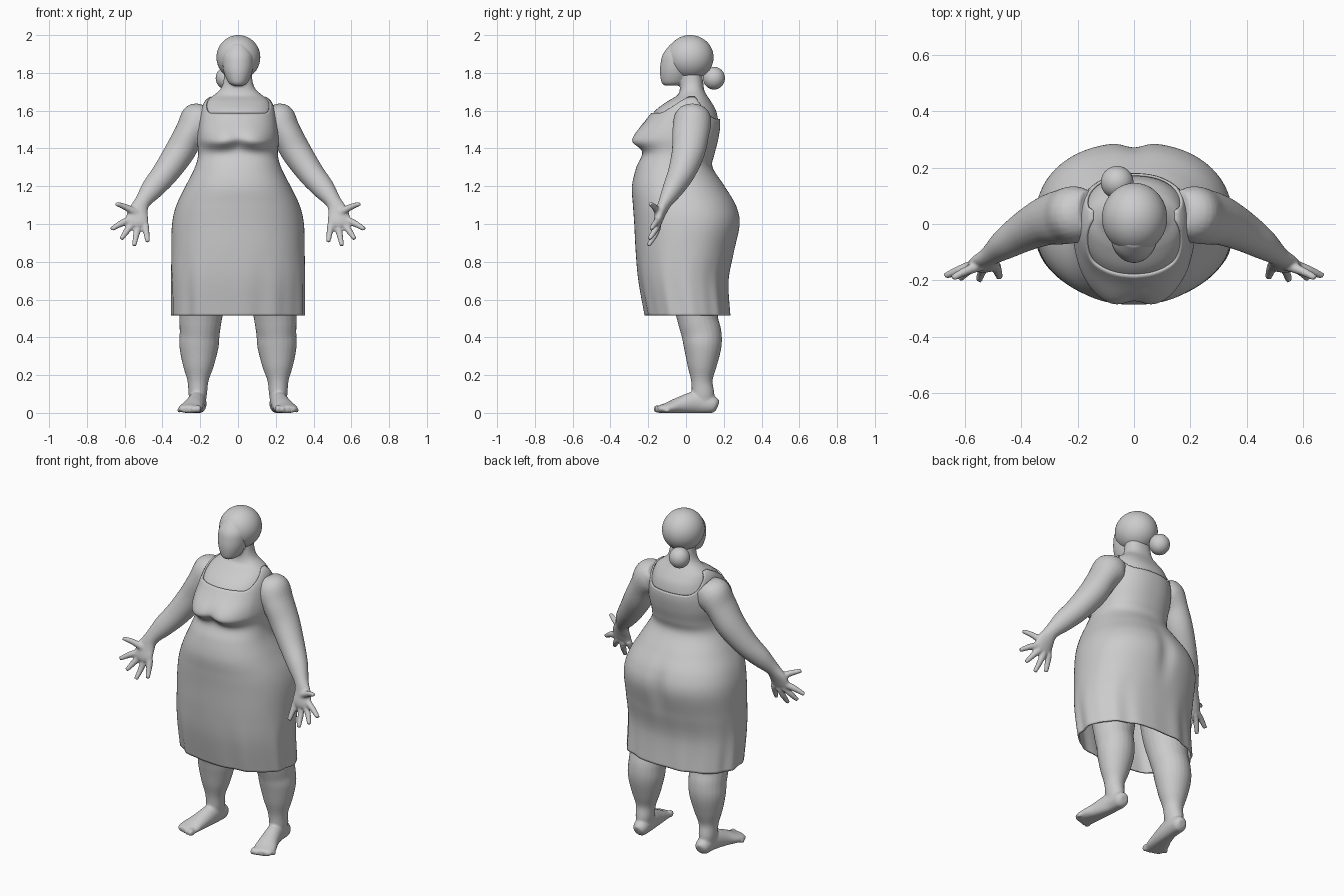
import bpy, bmesh, math
from mathutils import Vector, Matrix

cube = bpy.data.objects.get("Cube")
if cube:
    bpy.data.objects.remove(cube)

clay = bpy.data.materials.new("warm_grey_clay")
clay.use_nodes = True
clay.diffuse_color = (0.6, 0.6, 0.6, 1)
clay.node_tree.nodes["Principled BSDF"].inputs["Base Color"].default_value = clay.diffuse_color


def finish(name, bm):
    bmesh.ops.recalc_face_normals(bm, faces=bm.faces)
    mesh = bpy.data.meshes.new(name)
    bm.to_mesh(mesh)
    bm.free()
    mesh.materials.append(clay)
    mesh.shade_smooth()
    obj = bpy.data.objects.new(name, mesh)
    bpy.context.collection.objects.link(obj)
    return obj


def smooth_rows(rows, steps=8):
    """Catmull-Rom interpolation of tuples of numbers."""
    out = []
    for i in range(len(rows) - 1):
        a, b, c, d = rows[max(i - 1, 0)], rows[i], rows[i + 1], rows[min(i + 2, len(rows) - 1)]
        for k in range(steps):
            t = k / steps
            out.append(tuple(q + t * (r - p) / 2 + t * t * (p - 2.5 * q + 2 * r - s / 2)
                             + t ** 3 * (s - p + 3 * (q - r)) / 2
                             for p, q, r, s in zip(a, b, c, d)))
    return out + [rows[-1]]


def skin_rings(bm, rings, caps=True):
    loops = [[bm.verts.new(p) for p in ring] for ring in rings]
    n = len(loops[0])
    for low, high in zip(loops, loops[1:]):
        for i in range(n):
            j = (i + 1) % n
            bm.faces.new((low[i], low[j], high[j], high[i]))
    if caps:
        bm.faces.new(loops[0][::-1])
        bm.faces.new(loops[-1])


def tube(bm, rows, side, across=Vector((0, 1, 0)), n=24):
    """Rows are x, y, z, radius in the frontal plane, radius along the across axis."""
    rows = smooth_rows(rows, 5)
    rings = []
    for i, (x, y, z, ru, rv) in enumerate(rows):
        t = Vector(rows[min(i + 1, len(rows) - 1)][:3]) - Vector(rows[max(i - 1, 0)][:3])
        u = t.cross(across).normalized()
        v = u.cross(t).normalized()
        ring = []
        for k in range(n):
            a = math.tau * k / n
            p = Vector((x, y, z)) + u * ru * math.cos(a) + v * rv * math.sin(a)
            ring.append((side * p.x, p.y, max(p.z, 0)))
        rings.append(ring)
    skin_rings(bm, rings)


def ball(bm, centre, radii):
    bmesh.ops.create_uvsphere(bm, u_segments=48, v_segments=32, radius=1,
                              matrix=Matrix.Translation(centre) @ Matrix.Diagonal((*radii, 1)))


def smoothstep(a, b, x):
    t = min(max((x - a) / (b - a), 0), 1)
    return t * t * (3 - 2 * t)


# Trunk profile: height, half width, front, back
trunk = smooth_rows([
    (0.515, .345, -.21, .23), (0.7, .347, -.245, .22), (0.85, .347, -.26, .25),
    (1.0, .343, -.268, .283), (1.1, .32, -.275, .262), (1.2, .272, -.28, .2),
    (1.3, .222, -.257, .135), (1.37, .205, -.225, .145), (1.45, .21, -.213, .165),
    (1.53, .203, -.19, .175), (1.6, .19, -.16, .163), (1.65, .17, -.1, .135),
    (1.68, .135, -.05, .115), (1.71, .1, -.037, .1), (1.75, .082, -.035, .095),
    (1.82, .075, -.03, .085)])


def trunk_point(a, z, grow):
    for lo, hi in zip(trunk, trunk[1:]):
        if z <= hi[0]:
            break
    t = min(max((z - lo[0]) / (hi[0] - lo[0]), 0), 1)
    w, f, b = (lo[i] + t * (hi[i] - lo[i]) for i in (1, 2, 3))
    c, s = math.cos(a), math.sin(a)
    fold = 1 + .013 * smoothstep(.9, .5, z) * (math.sin(11 * a) + .6 * math.sin(17 * a + 1))
    x = math.copysign(abs(c) ** .88, c) * (w + grow) * fold
    y = (f + b) / 2 + math.copysign(abs(s) ** .88, s) * ((b - f) / 2 + grow) * fold
    if s < 0:   # bust
        dz = z - 1.44 - 1.5 * (abs(x) - .11) ** 2
        lift = math.exp(-(dz / (.042 if dz < 0 else .1)) ** 2)
        y -= .075 * lift * math.exp(-(x / .2) ** 4) * (1 - .25 * math.exp(-(x / .05) ** 2)) * min(1, -2 * s)
    else:       # seat
        y -= .018 * math.exp(-(x / .045) ** 2 - ((z - 1.0) / .13) ** 2)
    return (x, y, z)


# Dress with scooped neckline
def neckline(a):
    s = math.sin(a)
    return 1.675 - (.088 * smoothstep(.1, .75, -s) if s < 0 else .12 * smoothstep(.1, .9, s))


bm = bmesh.new()
segs, levels = 128, 90
angles = [math.tau * k / segs for k in range(segs)]
skin_rings(bm, [[trunk_point(a, .515 + (neckline(a) - .515) * i / levels, .006) for a in angles]
                for i in range(levels + 1)], caps=False)
dress = finish("dress", bm)
hem = dress.modifiers.new("cloth_thickness", "SOLIDIFY")
hem.thickness = .009
hem.offset = -1

# Body: trunk, face and limbs fused into one skin
bm = bmesh.new()
skin_rings(bm, [[trunk_point(a, 1.15 + .67 * i / 60, -.004) for a in angles] for i in range(61)])
face = smooth_rows([(1.733, .03, -.115, -.03), (1.75, .052, -.13, 0), (1.8, .074, -.138, .03),
                    (1.85, .082, -.135, .04), (1.9, .078, -.122, .04), (1.955, .045, -.08, .02)])
skin_rings(bm, [[(w * math.cos(a), (f + b) / 2 + (b - f) / 2 * math.sin(a), z) for a in angles]
                for z, w, f, b in face])

arm = [(.16, .04, 1.585, .06, .08), (.205, .035, 1.55, .1, .1), (.255, .025, 1.48, .082, .098),
       (.31, .012, 1.38, .08, .088), (.385, -.025, 1.27, .07, .072), (.455, -.07, 1.185, .059, .055),
       (.507, -.11, 1.115, .042, .036), (.53, -.133, 1.06, .055, .028),
       (.535, -.15, 1.01, .06, .023), (.535, -.155, .985, .045, .016)]
leg = [(.16, .03, .9, .12, .14), (.185, .045, .65, .125, .13), (.198, .062, .5, .113, .108),
       (.203, .082, .42, .106, .106), (.207, .088, .35, .104, .1), (.21, .085, .25, .082, .078),
       (.212, .084, .17, .056, .057), (.213, .09, .1, .049, .06), (.213, .09, .04, .04, .055)]
foot = [(.21, .168, .035, .022, .025), (.21, .145, .042, .042, .045), (.215, .06, .055, .046, .06),
        (.232, -.03, .04, .054, .046), (.25, -.095, .026, .064, .03), (.255, -.135, .02, .06, .022),
        (.257, -.15, .017, .045, .017)]
# Digits: root x, root z, tip x, tip y, tip z
digits = [(.54, 1.06, .645, -.192, 1.108), (.578, 1.02, .67, -.185, .972),
          (.558, 1.0, .618, -.195, .92), (.528, .99, .55, -.2, .885), (.493, 1.0, .478, -.19, .905)]

for side in (1, -1):
    tube(bm, arm, side)
    tube(bm, leg, side)
    tube(bm, foot, side, Vector((0, 0, 1)))
    for rx, rz, tx, ty, tz in digits:
        tube(bm, [(rx, -.148, rz, .021, .019), ((rx + tx) / 2, -.165, (rz + tz) / 2 + .004, .0175, .0165),
                  (tx, ty, tz, .012, .012)], side, n=12)
    for k in range(5):   # toes, big one innermost
        r = .021 - .002 * k
        ball(bm, (side * (.211 + .025 * k), -.148 + .006 * k * k * .5, r), (r * .8, r * 1.2, r))
body = finish("body", bm)
fuse = body.modifiers.new("fuse", "REMESH")
fuse.mode = "VOXEL"
fuse.voxel_size = .0065
fuse.use_smooth_shade = True
relax = body.modifiers.new("relax", "SMOOTH")
relax.factor = .5
relax.iterations = 6

# Hair and bun
for name, centre, radii in (("hair", (.002, .022, 1.882), (.116, .124, .118)),
                            ("hair_bun", (-.06, .148, 1.772), (.058, .058, .06))):
    bm = bmesh.new()
    ball(bm, centre, radii)
    finish(name, bm)
